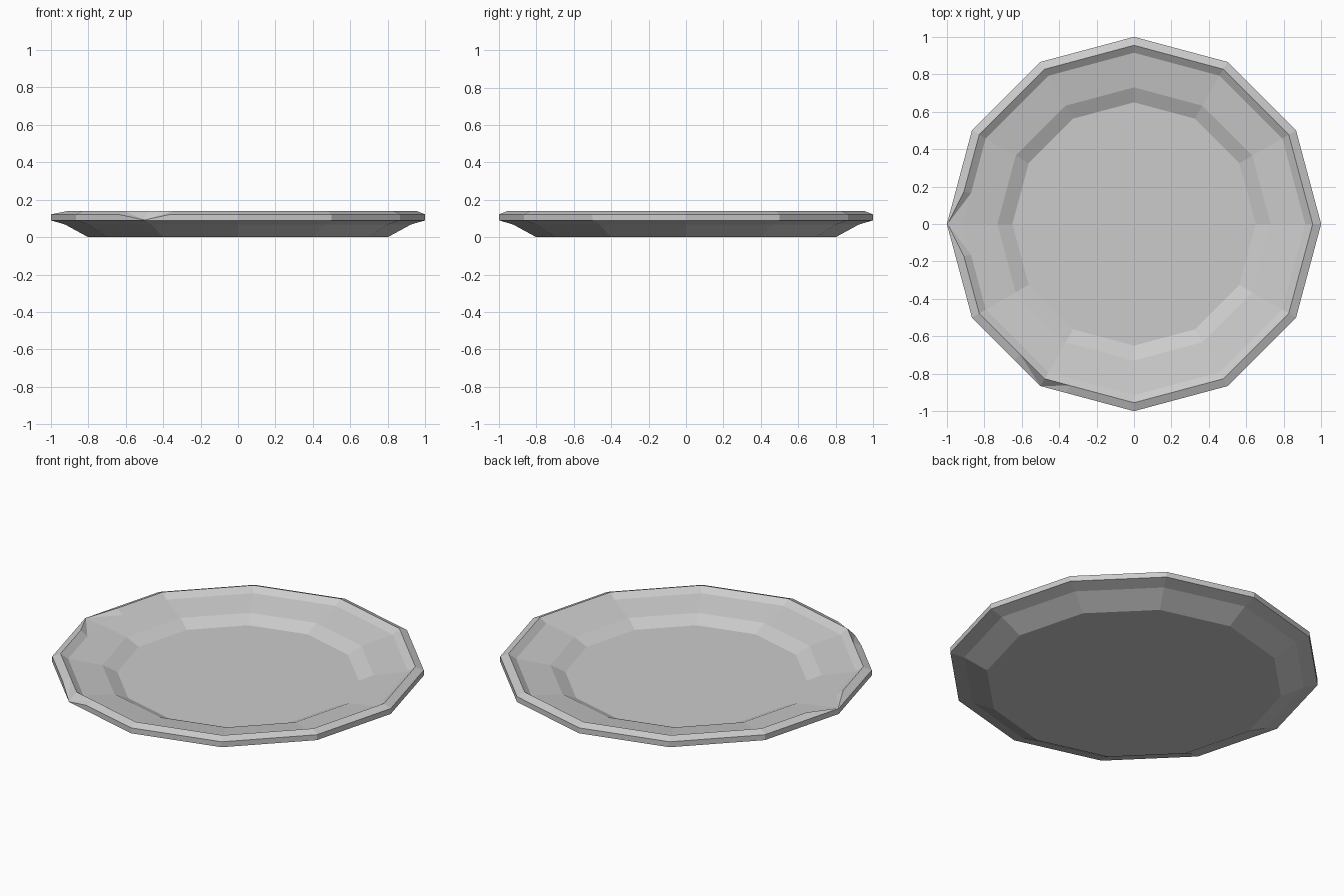
import bpy, bmesh, math
from mathutils import Vector

if "Cube" in bpy.data.objects:
    bpy.data.objects.remove(bpy.data.objects["Cube"])

# Plate profile (radius, height): underside, rim, inner wall, well
profile = [(0.80, 0.0), (0.925, 0.068), (1.0, 0.09), (1.0, 0.122), (0.955, 0.14),
           (0.915, 0.112), (0.73, 0.082), (0.65, 0.045)]
OUTER_TOP, RIM_TOP = 3, 4

# Columns round the plate in units of one twelfth; extra ones border the two chips
columns = sorted(list(range(12)) + [5.64, 6.36, 7.62, 8.28])


def point(ring, c):
    r, z = profile[ring]
    i, t = int(c), c - int(c)
    a = Vector((r * math.cos(i * math.pi / 6), r * math.sin(i * math.pi / 6), z))
    b = Vector((r * math.cos((i + 1) * math.pi / 6), r * math.sin((i + 1) * math.pi / 6), z))
    return a.lerp(b, t)


bm = bmesh.new()
rings = [[bm.verts.new(point(k, c)) for c in columns] for k in range(len(profile))]

# Chips: one broken out of the inner lip, one out of the outer lip
left, front = columns.index(6), columns.index(8)
rings[RIM_TOP][left].co = point(OUTER_TOP, 6) + Vector((0.004, 0, 0.001))
rings[OUTER_TOP][front].co.z = 0.092

# Skin between rings, plus base and well floor
n = len(columns)
for lo, hi in zip(rings, rings[1:]):
    for i in range(n):
        j = (i + 1) % n
        if i in (left, front):
            bm.faces.new((lo[i], lo[j], hi[j]))
            bm.faces.new((lo[i], hi[j], hi[i]))
        elif j in (left, front):
            bm.faces.new((lo[i], lo[j], hi[i]))
            bm.faces.new((lo[j], hi[j], hi[i]))
        else:
            bm.faces.new((lo[i], lo[j], hi[j], hi[i]))
bm.faces.new(rings[0][::-1])
bm.faces.new(rings[-1])
bmesh.ops.recalc_face_normals(bm, faces=bm.faces)

mesh = bpy.data.meshes.new("plate")
bm.to_mesh(mesh)
bm.free()
mat = bpy.data.materials.new("pale grey")
mat.diffuse_color = (0.6, 0.6, 0.6, 1)
mat.use_nodes = True
mat.node_tree.nodes["Principled BSDF"].inputs["Base Color"].default_value = mat.diffuse_color
mesh.materials.append(mat)
plate = bpy.data.objects.new("plate", mesh)
bpy.context.collection.objects.link(plate)
